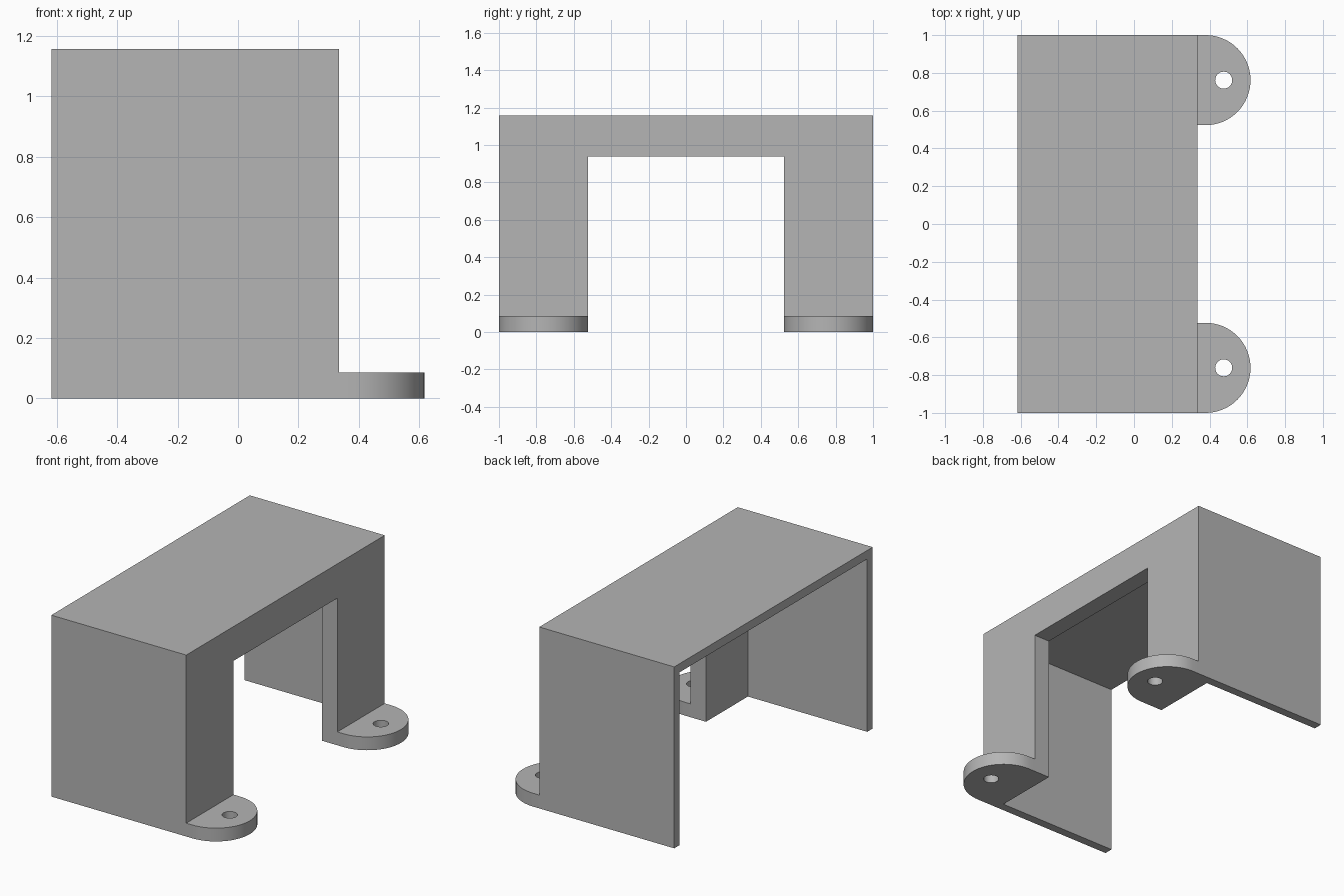
import bpy, bmesh, math

cube = bpy.data.objects.get("Cube")
if cube:
    bpy.data.objects.remove(cube, do_unlink=True)

# Main dimensions
BACK, FRONT, HALF, TOP = -0.617, 0.335, 1.0, 1.157
WALL, FRONT_WALL = 0.055, 0.11
OPEN_HALF, OPEN_TOP = 0.523, 0.938
TAB_H = 0.085
TAB_R = (HALF - OPEN_HALF) / 2
TAB_Y = HALF - TAB_R
TAB_X = 0.617 - TAB_R
HOLE_X, HOLE_R = 0.475, 0.045

grey = bpy.data.materials.new("plain grey")
grey.use_nodes = True
colour = (0.46, 0.46, 0.46, 1)
grey.diffuse_color = colour
grey.node_tree.nodes["Principled BSDF"].inputs["Base Color"].default_value = colour


def prism(name, outline, z0, z1):
    """Extrude a counter-clockwise xy outline from z0 to z1."""
    bm = bmesh.new()
    base = bm.faces.new([bm.verts.new((x, y, z0)) for x, y in outline])
    up = bmesh.ops.extrude_face_region(bm, geom=[base])["geom"]
    for v in up:
        if isinstance(v, bmesh.types.BMVert):
            v.co.z = z1
    bmesh.ops.recalc_face_normals(bm, faces=bm.faces)
    mesh = bpy.data.meshes.new(name)
    bm.to_mesh(mesh)
    bm.free()
    mesh.materials.append(grey)
    ob = bpy.data.objects.new(name, mesh)
    bpy.context.collection.objects.link(ob)
    return ob


def block(name, x0, x1, half_y, z0, z1):
    return prism(name, [(x0, -half_y), (x1, -half_y), (x1, half_y), (x0, half_y)], z0, z1)


def arc(cx, cy, r, start, end, n):
    return [(cx + r * math.cos(start + (end - start) * i / n),
             cy + r * math.sin(start + (end - start) * i / n)) for i in range(n + 1)]


def combine(target, other, operation):
    """Apply a boolean and discard the helper."""
    mod = target.modifiers.new("Boolean", "BOOLEAN")
    mod.operation, mod.solver, mod.object = operation, "EXACT", other
    bpy.ops.object.select_all(action="DESELECT")
    bpy.context.view_layer.objects.active = target
    target.select_set(True)
    bpy.ops.object.modifier_apply(modifier=mod.name)
    bpy.data.objects.remove(other, do_unlink=True)


# Cover: shell open at the back and underneath, with a doorway in the thick wall
cover = block("bracket_cover", BACK, FRONT, HALF, 0, TOP)
combine(cover, block("cavity", BACK - 0.1, FRONT - FRONT_WALL, HALF - WALL, -0.1, TOP - WALL), "DIFFERENCE")
combine(cover, block("doorway", FRONT - 0.2, FRONT + 0.1, OPEN_HALF, -0.1, OPEN_TOP), "DIFFERENCE")

# Rounded mounting tabs with screw holes
for side in (-1, 1):
    y = side * TAB_Y
    inner = FRONT - FRONT_WALL / 2
    outline = [(inner, y - TAB_R)] + arc(TAB_X, y, TAB_R, -math.pi / 2, math.pi / 2, 32) + [(inner, y + TAB_R)]
    combine(cover, prism("tab", outline, 0, TAB_H), "UNION")
    hole = arc(HOLE_X, y, HOLE_R, 0, math.tau, 32)[:-1]
    combine(cover, prism("screw_hole", hole, -0.1, TAB_H + 0.1), "DIFFERENCE")

bpy.ops.object.select_all(action="DESELECT")
cover.select_set(True)
bpy.context.view_layer.objects.active = cover
bpy.ops.object.shade_smooth_by_angle(angle=math.radians(30))
